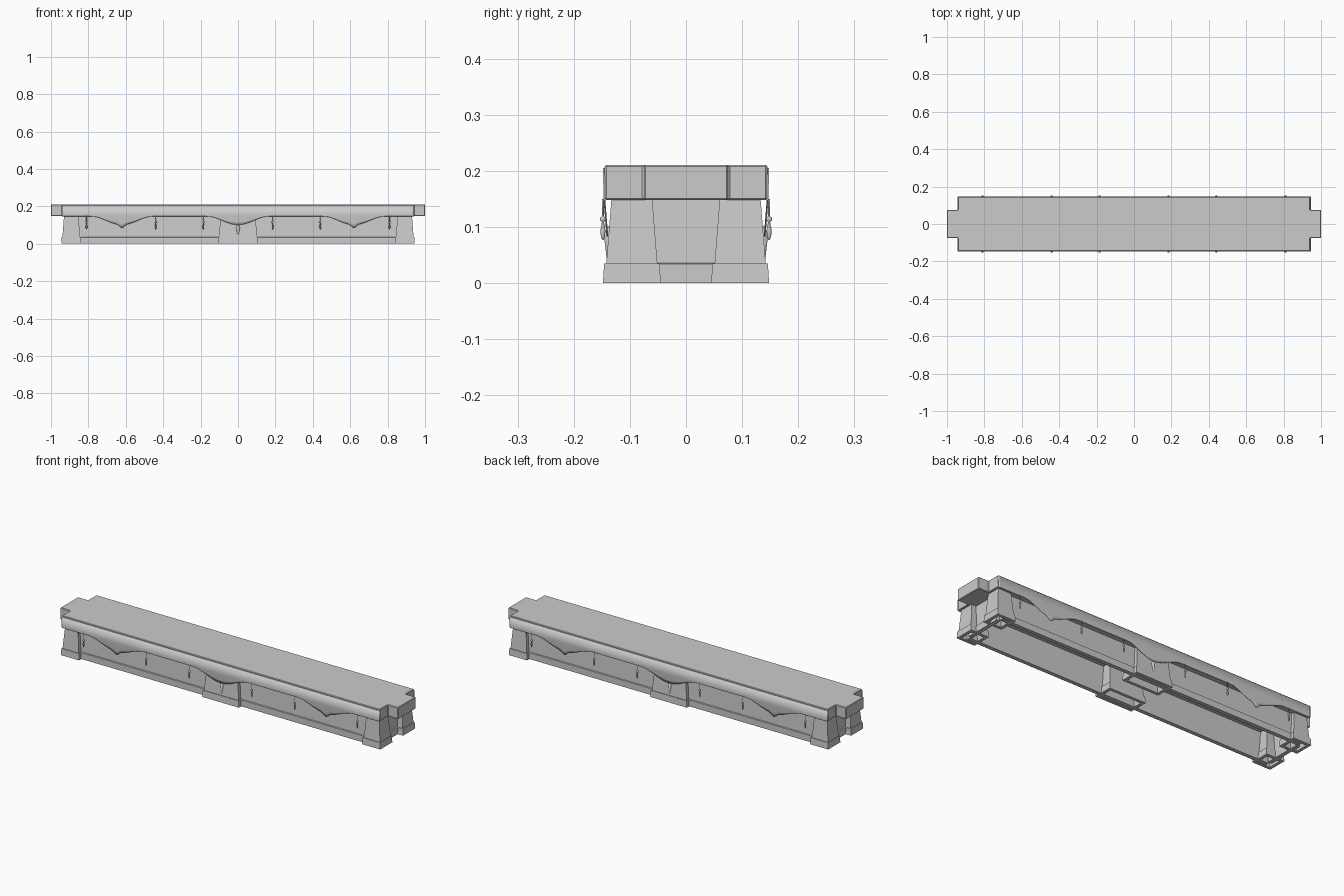
import bpy, bmesh, math

if "Cube" in bpy.data.objects:
    bpy.data.objects.remove(bpy.data.objects["Cube"])


def make_object(name, bm):
    bmesh.ops.recalc_face_normals(bm, faces=bm.faces)
    me = bpy.data.meshes.new(name)
    bm.to_mesh(me)
    bm.free()
    ob = bpy.data.objects.new(name, me)
    bpy.context.collection.objects.link(ob)
    return ob


def prism(name, pts, mapper, a, b):
    """Extrude a 2D outline from a to b."""
    bm = bmesh.new()
    r0 = [bm.verts.new(mapper(p, a)) for p in pts]
    r1 = [bm.verts.new(mapper(p, b)) for p in pts]
    bm.faces.new(r0)
    bm.faces.new(r1)
    n = len(pts)
    for i in range(n):
        j = (i + 1) % n
        bm.faces.new((r0[i], r0[j], r1[j], r1[i]))
    return make_object(name, bm)


# Table top: long slab with a narrower tab at each end
outline = [(-.94, -.145), (.94, -.145), (.94, -.075), (1, -.075), (1, .075), (.94, .075),
           (.94, .145), (-.94, .145), (-.94, .075), (-1, .075), (-1, -.075), (-.94, -.075)]
top = prism("table_top", outline, lambda p, z: (p[0], p[1], z), .148, .211)
bev = top.modifiers.new("bevel", 'BEVEL')
bev.width = .003
bev.segments = 1


# Tapered piers with a flared plinth, hollow underneath
def pier(name, rings):
    bm = bmesh.new()
    loops = []
    for x0, x1, y0, y1, z in rings:
        loops.append([bm.verts.new(c) for c in
                      ((x0, y0, z), (x1, y0, z), (x1, y1, z), (x0, y1, z))])
    for a, b in zip(loops, loops[1:]):
        for i in range(4):
            j = (i + 1) % 4
            bm.faces.new((a[i], a[j], b[j], b[i]))
    bm.faces.new(loops[0])
    bm.faces.new(loops[-1])
    return make_object(name, bm)


def pier_rings(x0, x1, y0, y1):
    # insets from the plinth footprint: cavity, foot, plinth, shaft
    spec = [(.026, .147), (.016, 0), (0, 0), (.002, .035), (.006, .035), (.015, .149)]
    return [(x0 + i, x1 - i, y0 + i, y1 - i, z) for i, z in spec]


for sy, side in ((-1, "front"), (1, "back")):
    ys = sorted((sy * .045, sy * .148))
    for x0, x1, pos in ((-.945, -.838, "left"), (-.108, .108, "middle"), (.838, .945, "right")):
        pier(f"{side}_{pos}_pier", pier_rings(x0, x1, *ys))

# Thin walls with a skirting step
long_profile = [(.128, 0), (.128, .034), (.122, .036), (.117, .149), (.107, .149), (.107, 0)]
for s, side in ((-1, "front"), (1, "back")):
    prism(f"{side}_wall", long_profile, lambda p, x: (x, s * p[0], p[1]), -.9, .9)
for s, side in ((-1, "left"), (1, "right")):
    prism(f"{side}_end_wall", long_profile,
          lambda p, y: (s * (p[0] + .785), y, p[1]), -.1, .1)


# Scalloped cloth hanging below the slab edge
def drop(x):
    d = .003
    for c in (-.62, 0, .62):
        t = abs(x - c)
        if t < .17:
            d += .046 * (.5 + .5 * math.cos(math.pi * t / .17))
        if c and t < .025:
            d += .018 * (1 - t / .025)
    return d


def cloth(name, s):
    bm = bmesh.new()
    n, rows = 188, 3
    grid = []
    for i in range(n + 1):
        x = -.94 + 1.88 * i / n
        d = drop(x)
        col = []
        for k in range(rows + 1):
            h = d * k / rows
            col.append(bm.verts.new((x, s * (.1455 - .08 * h), .15 - h)))
        col.insert(0, bm.verts.new((x, s * .1465, .205)))
        grid.append(col)
    for a, b in zip(grid, grid[1:]):
        for k in range(rows + 1):
            bm.faces.new((a[k], b[k], b[k + 1], a[k + 1]))
    ob = make_object(name, bm)
    m = ob.modifiers.new("thickness", 'SOLIDIFY')
    m.thickness = .003
    m.offset = 0
    for p in ob.data.polygons:
        p.use_smooth = True


# Tassels: turned bead on a cord
def turned(name, x, y, profile, sides=10):
    bm = bmesh.new()
    rings = [[bm.verts.new((x + r * math.cos(2 * math.pi * i / sides),
                            y + r * math.sin(2 * math.pi * i / sides), z))
              for i in range(sides)] for r, z in profile]
    for a, b in zip(rings, rings[1:]):
        for i in range(sides):
            j = (i + 1) % sides
            bm.faces.new((a[i], a[j], b[j], b[i]))
    bm.faces.new(rings[0])
    bm.faces.new(rings[-1])
    ob = make_object(name, bm)
    for p in ob.data.polygons:
        p.use_smooth = True


tassel = [(.001, .077), (.004, .083), (.0045, .095), (.002, .109), (.006, .112),
          (.006, .117), (.0015, .119), (.0015, .15)]
pendant = [(.001, .02), (.006, .05), (.011, .088), (.001, .102)]
for s, side in ((-1, "front"), (1, "back")):
    cloth(f"{side}_cloth", s)
    for i, x in enumerate((-.81, -.44, -.185, .185, .44, .81)):
        turned(f"{side}_tassel_{i + 1}", x, s * .148, tassel)
    # small pendant at the middle scallop
    turned(f"{side}_middle_pendant", 0, s * .137, pendant, 6)
